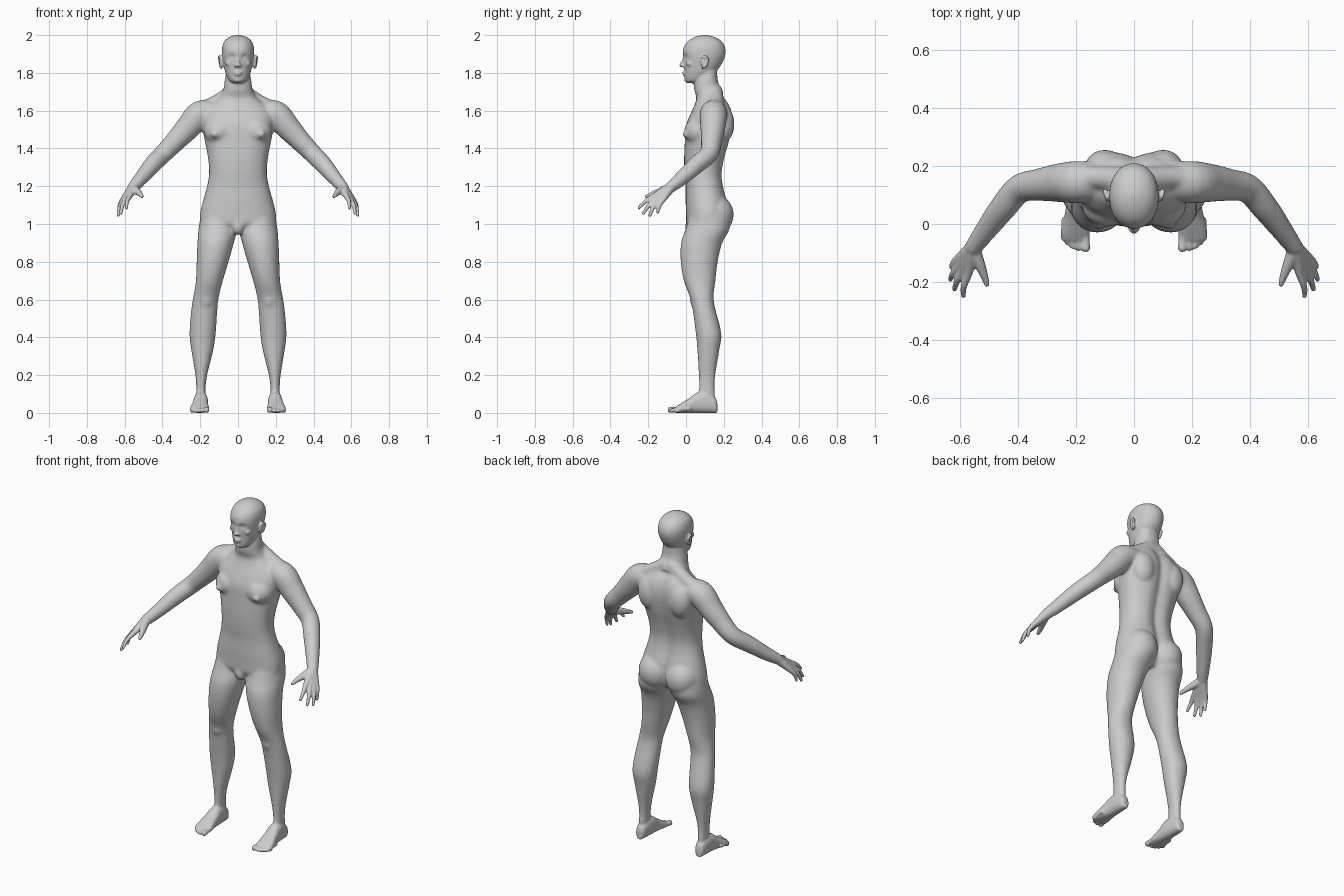
import bpy, bmesh, math
from mathutils import Vector, Matrix

bm = bmesh.new()
N = 36


def spline(rows, steps=5):
    """Catmull-Rom through rows of numbers."""
    out = []
    for i in range(len(rows) - 1):
        a, b, c, d = (rows[max(0, min(len(rows) - 1, i + k))] for k in (-1, 0, 1, 2))
        for s in range(steps):
            t = s / steps
            out.append([0.5 * (2 * q + (r - p) * t + (2 * p - 5 * q + 4 * r - u) * t * t
                               + (3 * q - p - 3 * r + u) * t ** 3) for p, q, r, u in zip(a, b, c, d)])
    return out + [list(rows[-1])]


def skin(rings):
    """Closed skin over a list of point rings."""
    vs = [[bm.verts.new(p) for p in r] for r in rings]
    for a, b in zip(vs, vs[1:]):
        n = len(a)
        for i in range(n):
            bm.faces.new((a[i], a[(i + 1) % n], b[(i + 1) % n], b[i]))
    bm.faces.new(vs[0][::-1])
    bm.faces.new(vs[-1])


def unit(n=2.0):
    for i in range(N):
        c, s = math.cos(math.tau * i / N), math.sin(math.tau * i / N)
        yield math.copysign(abs(c) ** (2 / n), c), math.copysign(abs(s) ** (2 / n), s)


def stack(rows, n=2.0, tweak=None):
    """Horizontal rings: z, x min, x max, y front, y back."""
    rings = []
    for z, x0, x1, y0, y1 in spline(rows):
        ring = [Vector(((x0 + x1) / 2 + (x1 - x0) / 2 * c, (y0 + y1) / 2 + (y1 - y0) / 2 * s, z))
                for c, s in unit(n)]
        if tweak:
            for p in ring:
                tweak(p)
        rings.append(ring)
    skin(rings)


def blob(loc, rad, rot=(0, 0, 0)):
    m = Matrix.Translation(loc)
    for ang, ax in zip(rot, 'XYZ'):
        m = m @ Matrix.Rotation(ang, 4, ax)
    m = m @ Matrix.Diagonal((*rad, 1))
    bmesh.ops.create_uvsphere(bm, u_segments=24, v_segments=16, radius=1, matrix=m)


def tube(rows):
    """Round limb along a path: x, y, z, radius."""
    pts = spline(rows)
    rings = []
    for i, p in enumerate(pts):
        d = Vector(pts[min(i + 1, len(pts) - 1)][:3]) - Vector(pts[max(i - 1, 0)][:3])
        q = d.to_track_quat('Z', 'Y')
        rings.append([Vector(p[:3]) + q @ Vector((c * p[3], s * p[3], 0)) for c, s in unit()])
    skin(rings)
    for p in (pts[0], pts[-1]):
        blob(p[:3], (p[3],) * 3)


# leg
stack([(1.08, .02, .19, .03, .22), (.98, .004, .208, .0, .232), (.90, .022, .215, -.026, .192),
       (.80, .05, .219, -.028, .168), (.70, .08, .223, -.012, .156), (.62, .10, .236, .018, .146),
       (.56, .108, .246, .033, .153), (.42, .118, .257, .052, .187), (.33, .131, .247, .06, .176),
       (.20, .163, .226, .067, .156), (.12, .172, .221, .068, .152), (.05, .17, .222, .06, .155)], 2.1)
blob((.168, .055, .60), (.04, .035, .05))
# foot: y, centre x, half width, height
skin([[Vector((cx + w * c, y, h / 2 + h / 2 * s)) for c, s in unit(2.4)] for y, cx, w, h in spline(
    [(.166, .197, .014, .05), (.155, .197, .026, .08), (.11, .197, .034, .11), (.06, .197, .038, .108),
     (.02, .2, .042, .08), (-.03, .203, .05, .048), (-.058, .203, .047, .03)])])
# toes
for x, y, r in ((.167, -.082, .016), (.193, -.083, .011), (.212, -.076, .011), (.229, -.064, .0105), (.244, -.046, .010)):
    tube([(.2 + (x - .2) * .95, y + .06, .022, r), (x, y + .025, .019, r * .85), (x, y, r, r)])
# buttock, chest, shoulder blade
blob((.088, .155, 1.05), (.098, .098, .105))
blob((.095, .065, 1.49), (.085, .075, .075))
blob((.123, -.003, 1.475), (.022, .016, .02))
blob((.1, .195, 1.53), (.07, .062, .1))
# trapezius
tube([(.02, .15, 1.70, .045), (.13, .16, 1.635, .04), (.21, .15, 1.6, .045)])
# arm
tube([(.12, .15, 1.585, .065), (.2, .145, 1.58, .073), (.265, .142, 1.51, .066), (.33, .135, 1.44, .056),
      (.395, .122, 1.373, .05), (.45, .06, 1.317, .047), (.51, -.02, 1.245, .038), (.553, -.078, 1.197, .030)])
# fingers, each running from wrist through knuckle to tip
for k, t in (((.573, -.172, 1.147), (.59, -.249, 1.085)), ((.592, -.162, 1.133), (.62, -.226, 1.055)),
             ((.605, -.145, 1.126), (.635, -.192, 1.046)), ((.612, -.124, 1.125), (.63, -.15, 1.062))):
    w = Vector((.557, -.082, 1.193)).lerp(Vector(k), .08)
    m = Vector(k).lerp(Vector(t), .5) + Vector((.006, -.004, .004))
    tube([(*w, .026), (*Vector(w).lerp(Vector(k), .5), .02), (*k, .0145), (*m, .0115), (*t, .0085)])
# thumb
tube([(.553, -.09, 1.19, .024), (.533, -.14, 1.172, .019), (.518, -.178, 1.158, .014), (.508, -.208, 1.146, .010)])
# ear
blob((.088, .098, 1.855), (.010, .018, .030), (-.15, 0, .35))
tube([(.088, .085, 1.84, .005), (.094, .082, 1.875, .005), (.099, .1, 1.888, .006),
      (.1, .117, 1.87, .006), (.094, .105, 1.835, .006), (.088, .09, 1.825, .005)])
# eye, brow, nostril, cheek
blob((.033, .016, 1.885), (.017, .015, .012))
tube([(.01, .0, 1.903, .009), (.033, .001, 1.909, .009), (.058, .022, 1.9, .008)])
blob((.012, -.016, 1.838), (.009, .011, .008))
blob((.045, .022, 1.85), (.022, .02, .018))

# mirror all paired parts
dup = bmesh.ops.duplicate(bm, geom=bm.verts[:] + bm.edges[:] + bm.faces[:])['geom']
bmesh.ops.scale(bm, vec=(-1, 1, 1), verts=[g for g in dup if isinstance(g, bmesh.types.BMVert)])


# torso and neck with a groove down the spine
def spine(p):
    if p.y > .12 and p.z < 1.68:
        p.y -= .022 * math.exp(-(p.x / .035) ** 2)


stack([(z, -w, w, f, b) for z, w, f, b in (
    (.965, .15, .04, .19), (1.0, .198, .005, .215), (1.06, .2, .0, .225), (1.12, .186, -.002, .222),
    (1.2, .164, -.002, .202), (1.27, .153, -.008, .196), (1.35, .159, -.01, .21), (1.44, .176, -.006, .235),
    (1.52, .19, .0, .25), (1.58, .19, .022, .25), (1.63, .15, .045, .235), (1.67, .1, .055, .21),
    (1.71, .078, .043, .188), (1.76, .07, .045, .168), (1.82, .06, .06, .165))], 2.3, spine)
blob((0, .03, .985), (.034, .036, .045))


# head with eye sockets
def sockets(p):
    if p.y < .08:
        p.y += .013 * math.exp(-((abs(p.x) - .034) / .016) ** 2 - ((p.z - 1.885) / .013) ** 2)


stack([(z, -w, w, f, b) for z, w, f, b in (
    (1.746, .022, .006, .07), (1.757, .043, -.004, .1), (1.775, .056, -.008, .13), (1.80, .066, -.008, .152),
    (1.83, .074, -.010, .178), (1.86, .08, -.012, .196), (1.90, .085, -.017, .209), (1.935, .084, -.012, .207),
    (1.965, .074, .008, .19), (1.985, .054, .036, .162), (1.996, .03, .065, .132), (2.001, .01, .09, .108))],
    2.1, sockets)
# nose, lips, chin
tube([(0, -.004, 1.893, .008), (0, -.014, 1.865, .008), (0, -.025, 1.84, .010)])
blob((0, -.008, 1.802), (.024, .012, .006))
blob((0, -.006, 1.790), (.020, .012, .006))
blob((0, .006, 1.764), (.022, .016, .014))

bmesh.ops.recalc_face_normals(bm, faces=bm.faces[:])
mesh = bpy.data.meshes.new("body")
bm.to_mesh(mesh)
bm.free()
body = bpy.data.objects.new("body", mesh)
bpy.context.collection.objects.link(body)
bpy.context.view_layer.objects.active = body
body.select_set(True)

# fuse the parts into one skin
fuse = body.modifiers.new("fuse", 'REMESH')
fuse.mode = 'VOXEL'
fuse.voxel_size = .0055
bpy.ops.object.modifier_apply(modifier="fuse")

# soften torso and limbs strongly, hands, feet and face lightly
soft = body.vertex_groups.new(name="soft")
soft.add([v.index for v in body.data.vertices if .12 < v.co.z < 1.74 and abs(v.co.x) < .5], 1, 'REPLACE')
for name, count, group in (("soften_limbs", 30, "soft"), ("soften_all", 3, "")):
    m = body.modifiers.new(name, 'SMOOTH')
    m.factor = .5
    m.iterations = count
    m.vertex_group = group
    bpy.ops.object.modifier_apply(modifier=name)
bpy.ops.object.shade_smooth()
